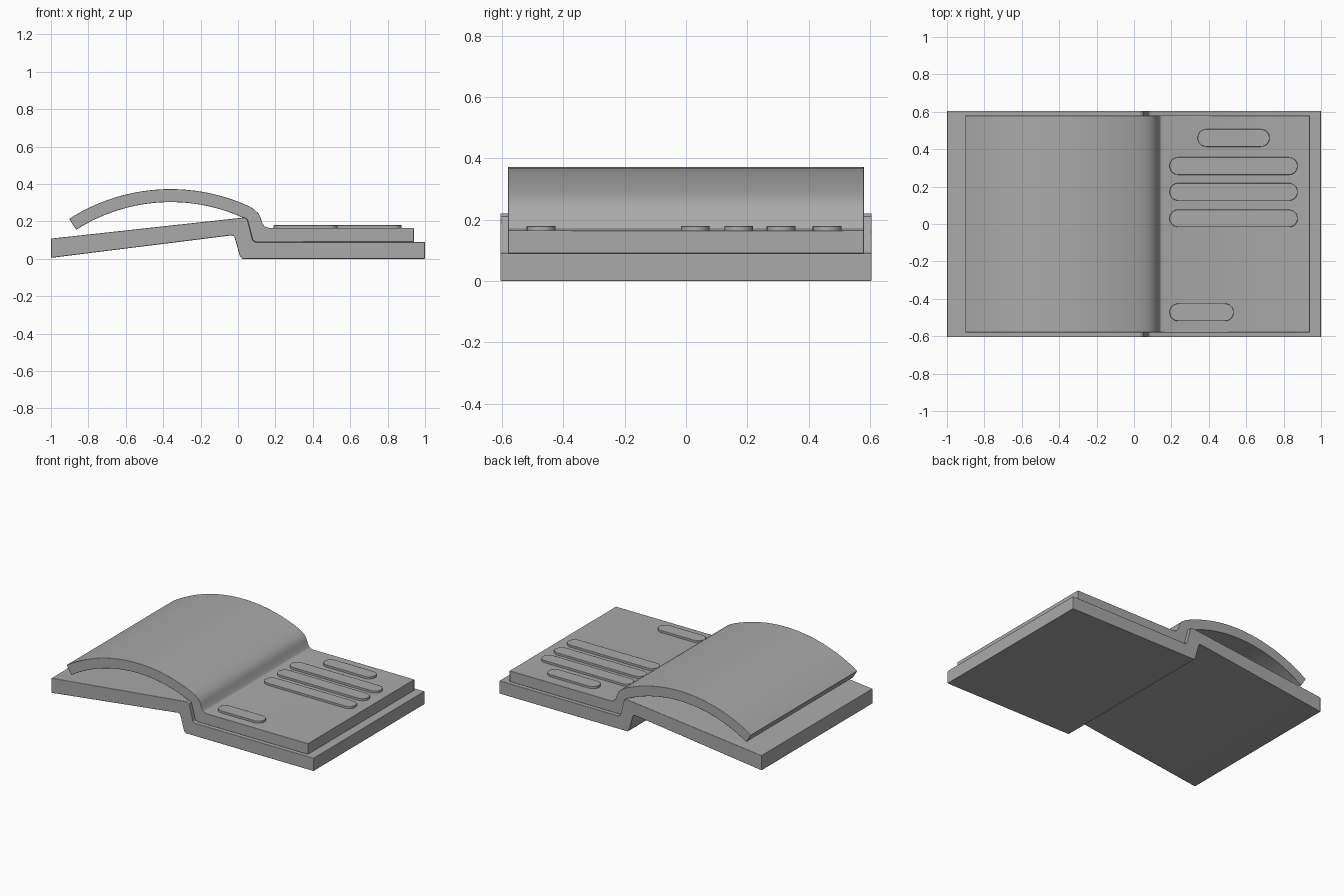
import bpy, bmesh, math

cube = bpy.data.objects.get("Cube")
if cube:
    bpy.data.objects.remove(cube, do_unlink=True)

grey = bpy.data.materials.new("plain grey")
grey.use_nodes = True
colour = (0.4, 0.4, 0.4, 1)
grey.diffuse_color = colour
grey.node_tree.nodes["Principled BSDF"].inputs["Base Color"].default_value = colour


def extrude(name, points, vector, bevel):
    """Extrude a closed outline of 3D points into a solid with softened edges."""
    bm = bmesh.new()
    face = bm.faces.new([bm.verts.new(p) for p in points])
    moved = bmesh.ops.extrude_face_region(bm, geom=[face], use_keep_orig=True)
    bmesh.ops.translate(bm, vec=vector,
                        verts=[v for v in moved["geom"] if isinstance(v, bmesh.types.BMVert)])
    bmesh.ops.recalc_face_normals(bm, faces=bm.faces)
    mesh = bpy.data.meshes.new(name)
    bm.to_mesh(mesh)
    bm.free()
    mesh.materials.append(grey)
    obj = bpy.data.objects.new(name, mesh)
    bpy.context.collection.objects.link(obj)
    bpy.ops.object.select_all(action="DESELECT")
    obj.select_set(True)
    bpy.context.view_layer.objects.active = obj
    bpy.ops.object.shade_smooth_by_angle(angle=math.radians(30))
    if bevel:
        mod = obj.modifiers.new("soft edges", "BEVEL")
        mod.width = bevel
        mod.segments = 2
        mod.limit_method = "ANGLE"
        mod.angle_limit = math.radians(40)
        mod.harden_normals = True
    return obj


def slab(name, profile, half, bevel):
    return extrude(name, [(x, -half, z) for x, z in profile], (0, 2 * half, 0), bevel)


def arc(cx, cz, r, start, end, steps):
    """Points on an arc; angles are in radians measured from +x."""
    angles = [start + (end - start) * i / steps for i in range(steps + 1)]
    return [(cx + r * math.cos(a), cz + r * math.sin(a)) for a in angles]


# Cover: raised left board, stepped spine and flat right board
slab("cover", [
    (-1, 0.005), (-0.035, 0.125), (-0.02, 0.12), (0.01, 0.015), (0.022, 0),
    (1, 0), (1, 0.09), (0.095, 0.09), (0.08, 0.097), (0.05, 0.21),
    (0.035, 0.221), (-1, 0.108)], 0.605, 0.004)

# Pages: a curled left leaf flowing into the flat right block
cx, cz = -0.36, -0.6325
left = math.pi / 2 + 0.57
upper = arc(cx, cz, 1.005, left, math.pi / 2 - 0.43, 30)
lower = arc(cx, cz, 0.9355, math.pi / 2 - 0.43, left, 30)
gutter = [(0.088, 0.263), (0.108, 0.244), (0.122, 0.218), (0.13, 0.19),
          (0.143, 0.173), (0.165, 0.165)]
slab("pages", upper + gutter + [
    (0.94, 0.165), (0.94, 0.09), (0.095, 0.09), (0.08, 0.097), (0.05, 0.21)] + lower,
    0.58, 0.003)

# Raised rounded bars standing for printed lines
bars = {
    "title_bar": (0.34, 0.725, 0.46),
    "upper_text_bar": (0.19, 0.875, 0.31),
    "middle_text_bar": (0.19, 0.875, 0.172),
    "lower_text_bar": (0.19, 0.875, 0.03),
    "footer_bar": (0.19, 0.533, -0.472),
}
radius = 0.047
for name, (x0, x1, y) in bars.items():
    outline = (arc(x1 - radius, y, radius, -math.pi / 2, math.pi / 2, 14)
               + arc(x0 + radius, y, radius, math.pi / 2, 1.5 * math.pi, 14))
    extrude(name, [(px, py, 0.16) for px, py in outline], (0, 0, 0.02), 0.003)
